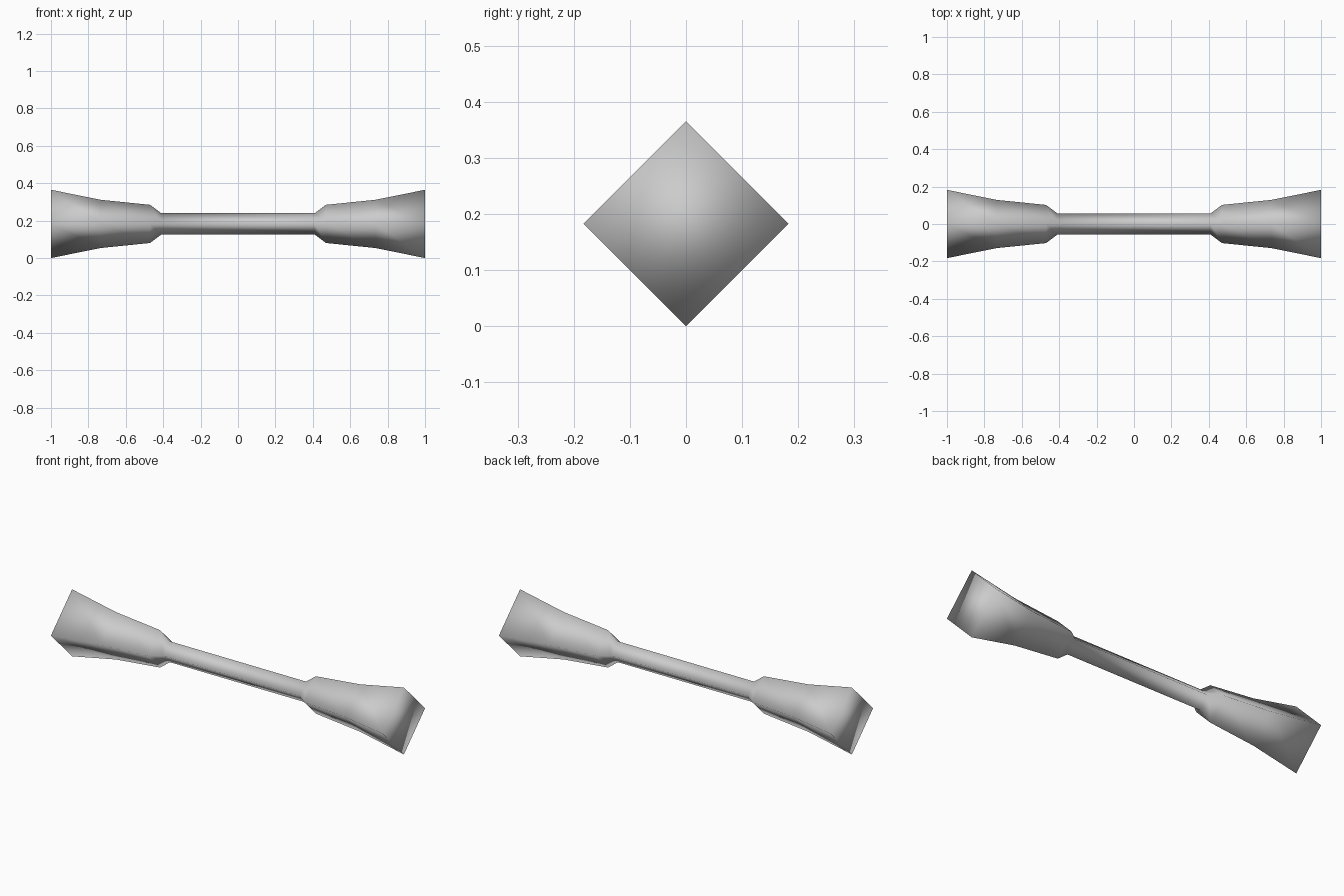
import bpy, bmesh, math

if "Cube" in bpy.data.objects:
    bpy.data.objects.remove(bpy.data.objects["Cube"])

CENTER_Z = 0.1825

# half profile: (distance along x, corner radius), mirrored to the other end
half = [(0.41, 0.057), (0.47, 0.102), (0.735, 0.129), (1.0, 0.1825)]
profile = [(-x, r) for x, r in reversed(half)] + half

# plain grey material
grey = bpy.data.materials.new("light_grey")
grey.diffuse_color = (0.6, 0.6, 0.6, 1.0)
grey.use_nodes = True
grey.node_tree.nodes["Principled BSDF"].inputs["Base Color"].default_value = grey.diffuse_color

# four-sided bar, corners pointing up, down, front and back
bm = bmesh.new()
rings = []
for x, r in profile:
    rings.append([bm.verts.new((x, r * math.cos(i * math.pi / 2),
                                CENTER_Z + r * math.sin(i * math.pi / 2)))
                  for i in range(4)])
for a, b in zip(rings, rings[1:]):
    for i in range(4):
        j = (i + 1) % 4
        bm.faces.new((a[i], a[j], b[j], b[i]))

# end caps
bm.faces.new(rings[0])
bm.faces.new(rings[-1])
bmesh.ops.recalc_face_normals(bm, faces=bm.faces)

# the whole bar is smooth shaded, caps included
for f in bm.faces:
    f.smooth = True

mesh = bpy.data.meshes.new("flared_bar")
bm.to_mesh(mesh)
bm.free()
mesh.materials.append(grey)
bar = bpy.data.objects.new("flared_bar", mesh)
bpy.context.collection.objects.link(bar)
